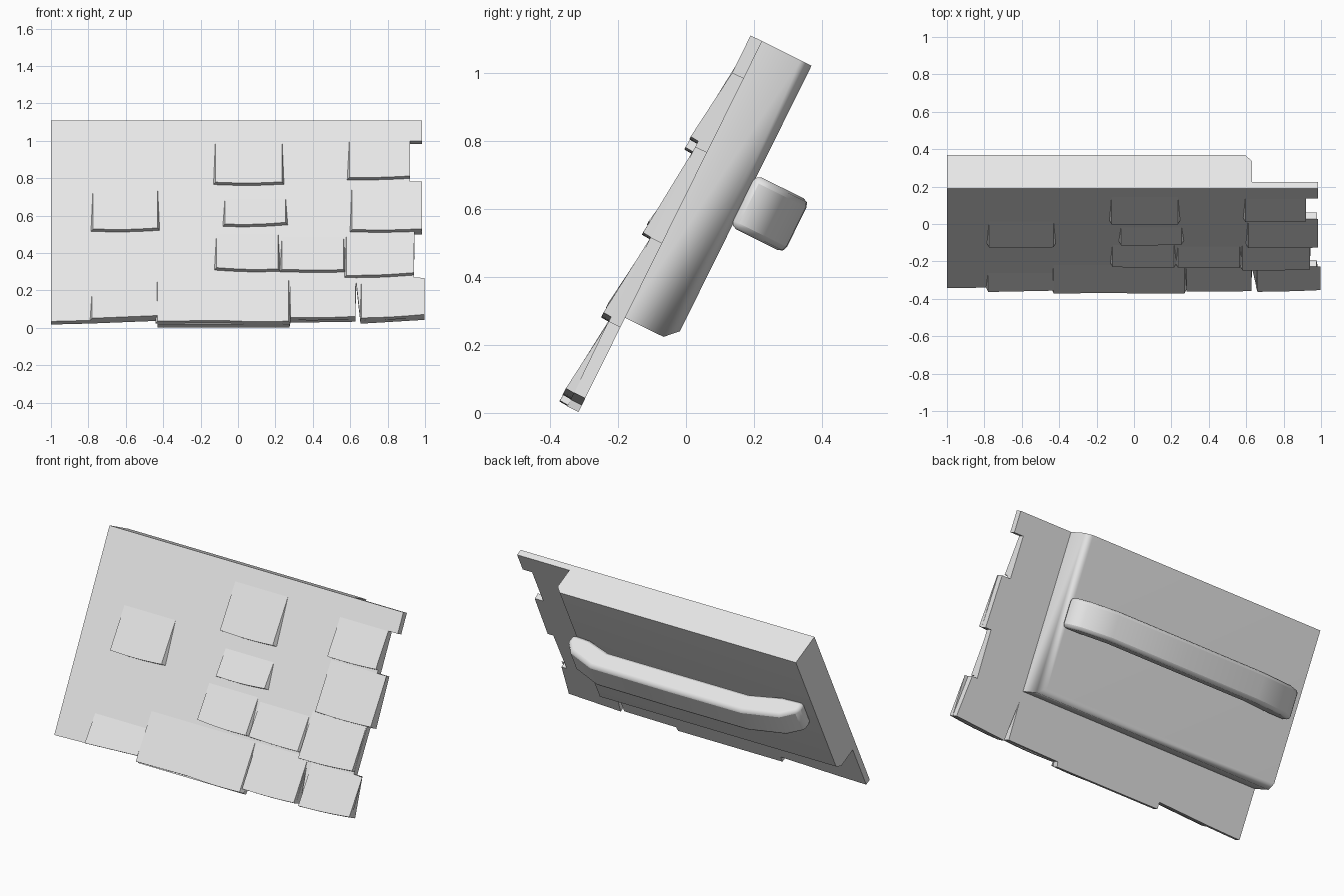
import bpy, bmesh, math
from mathutils import Vector

cube = bpy.data.objects.get("Cube")
if cube:
    bpy.data.objects.remove(cube, do_unlink=True)

grey = bpy.data.materials.new("plain grey")
grey.use_nodes = True
colour = (0.8, 0.8, 0.8, 1)
grey.diffuse_color = colour
grey.node_tree.nodes["Principled BSDF"].inputs["Base Color"].default_value = colour

# Slope frame: s runs down the roof from its top edge, t sticks out of the front
TOP = Vector((0, 0.19, 1.11))
DOWN = Vector((0, -0.444, -0.896))
OUT = Vector((0, -0.896, 0.444))


def place(x, s, t):
    return TOP + Vector((x, 0, 0)) + DOWN * s + OUT * t


def finish(name, bm):
    bmesh.ops.recalc_face_normals(bm, faces=bm.faces)
    mesh = bpy.data.meshes.new(name)
    bm.to_mesh(mesh)
    bm.free()
    mesh.materials.append(grey)
    obj = bpy.data.objects.new(name, mesh)
    bpy.context.collection.objects.link(obj)
    return obj


def prism(ring_a, ring_b):
    """Closed solid between two matching outlines."""
    bm = bmesh.new()
    a = [bm.verts.new(p) for p in ring_a]
    b = [bm.verts.new(p) for p in ring_b]
    bm.faces.new(a)
    bm.faces.new(b[::-1])
    for i in range(len(a)):
        j = (i + 1) % len(a)
        bm.faces.new((a[i], b[i], b[j], a[j]))
    bmesh.ops.recalc_face_normals(bm, faces=bm.faces)
    return bm


def smooth(obj, degrees):
    bpy.ops.object.select_all(action='DESELECT')
    bpy.context.view_layer.objects.active = obj
    obj.select_set(True)
    bpy.ops.object.shade_smooth_by_angle(angle=math.radians(degrees))


# Thin roof board with a stepped right edge and ragged lower edge
outline = [(-1, 0), (0.983, 0), (0.983, 0.123), (0.92, 0.123), (0.92, 0.365),
           (0.978, 0.365), (0.983, 0.664), (0.945, 0.664), (0.94, 0.938),
           (0.975, 0.938), (0.998, 1.172), (0.655, 1.195), (0.632, 0.97),
           (0.627, 1.183), (0.28, 1.189), (0.275, 1.217), (-0.43, 1.217),
           (-0.43, 1.178), (-0.79, 1.194), (-1, 1.2)]
finish("roof_board", prism([place(x, s, 0) for x, s in outline],
                           [place(x, s, -0.038) for x, s in outline]))

# Thick backing block, chamfered along its lower and inner rear edges
section = [(0, -0.037), (0, -0.2), (0.908, -0.2), (0.908, -0.037)]
bm = prism([place(-1, s, t) for s, t in section],
           [place(0.63, s, t) for s, t in section])
rear = [place(-1, 0.908, -0.2), place(0.63, 0.908, -0.2), place(0.63, 0, -0.2)]


def joins(edge, p, q):
    ends = [v.co for v in edge.verts]
    return all(min((e - c).length for e in ends) < 0.001 for c in (p, q))


cut = [e for e in bm.edges if joins(e, rear[0], rear[1]) or joins(e, rear[1], rear[2])]
bmesh.ops.bevel(bm, geom=cut, offset=0.036, segments=1, affect='EDGES')
block = finish("backing_block", bm)
smooth(block, 60)
weighted = block.modifiers.new("weighted normals", 'WEIGHTED_NORMAL')
weighted.keep_sharp = True


# Raised shingles: wedges that grow out of the board towards their lower edge
def shingle(name, x0, x1, top, low0, low1, bow=0.006, flare0=0.012, flare1=0.012):
    lift, count = 0.026, 6
    bm = bmesh.new()
    front, base = [], []
    for i in range(count + 1):
        f = i / count
        s = low0 + (low1 - low0) * f + bow * math.sin(math.pi * f)
        front.append(bm.verts.new(place(x0 + (x1 - x0) * f, s, lift)))
        wide0, wide1 = x0 - flare0, x1 + flare1
        base.append(bm.verts.new(place(wide0 + (wide1 - wide0) * f, s + 0.002, -0.002)))
    left = bm.verts.new(place(x0, top, 0))
    right = bm.verts.new(place(x1, top, 0))
    bm.faces.new([left] + front + [right])
    bm.faces.new([left] + base + [right])
    for i in range(count):
        bm.faces.new((front[i], front[i + 1], base[i + 1], base[i]))
    bm.faces.new((left, front[0], base[0]))
    bm.faces.new((right, front[-1], base[-1]))
    finish(name, bm)


shingle("shingle_far_right", -0.775, -0.43, 0.4, 0.661, 0.655)
shingle("shingle_top_middle", -0.12, 0.235, 0.1, 0.382, 0.38)
shingle("shingle_upper_middle", -0.07, 0.255, 0.47, 0.632, 0.622)
shingle("shingle_lower_middle", -0.115, 0.215, 0.68, 0.892, 0.9)
shingle("shingle_lower_inner", 0.235, 0.565, 0.7, 0.902, 0.904, 0.003)
shingle("shingle_top_left", 0.595, 0.92, 0.124, 0.353, 0.345, 0.004, 0.012, 0)
shingle("shingle_upper_left", 0.61, 0.983, 0.366, 0.664, 0.66, 0.005, 0.012, 0)
shingle("shingle_lower_left", 0.58, 0.94, 0.665, 0.938, 0.922, 0.005, 0.012, 0)
shingle("eave_shingle_far_right", -0.78, -0.43, 1.02, 1.194, 1.178, 0, 0.012, 0)
shingle("eave_shingle_right", -0.43, -0.08, 0.92, 1.211, 1.207, 0, 0.012, 0)
shingle("eave_shingle_middle", -0.08, 0.27, 0.92, 1.207, 1.211, 0.005, 0, 0.012)
shingle("eave_shingle_inner", 0.28, 0.627, 0.92, 1.189, 1.183, 0.004, 0, 0)
shingle("eave_shingle_left", 0.66, 0.998, 0.94, 1.192, 1.171, 0.004, 0.008, 0)

# Arched rear handle, its ends resting on the block
arch = [(0.62, -0.25), (0.57, -0.31), (0.4, -0.37), (-0.1, -0.372), (-0.62, -0.37),
        (-0.85, -0.325), (-0.94, -0.26), (-0.94, -0.195), (-0.8, -0.2),
        (-0.6, -0.245), (0.35, -0.245), (0.5, -0.2), (0.62, -0.195)]
bm = prism([place(x, 0.36, t) for x, t in arch],
           [place(x, 0.53, t) for x, t in arch])
handle = finish("rear_handle", bm)
bevel = handle.modifiers.new("softened edges", 'BEVEL')
bevel.width = 0.02
bevel.segments = 2
bevel.limit_method = 'ANGLE'
bevel.angle_limit = math.radians(50)
smooth(handle, 40)
